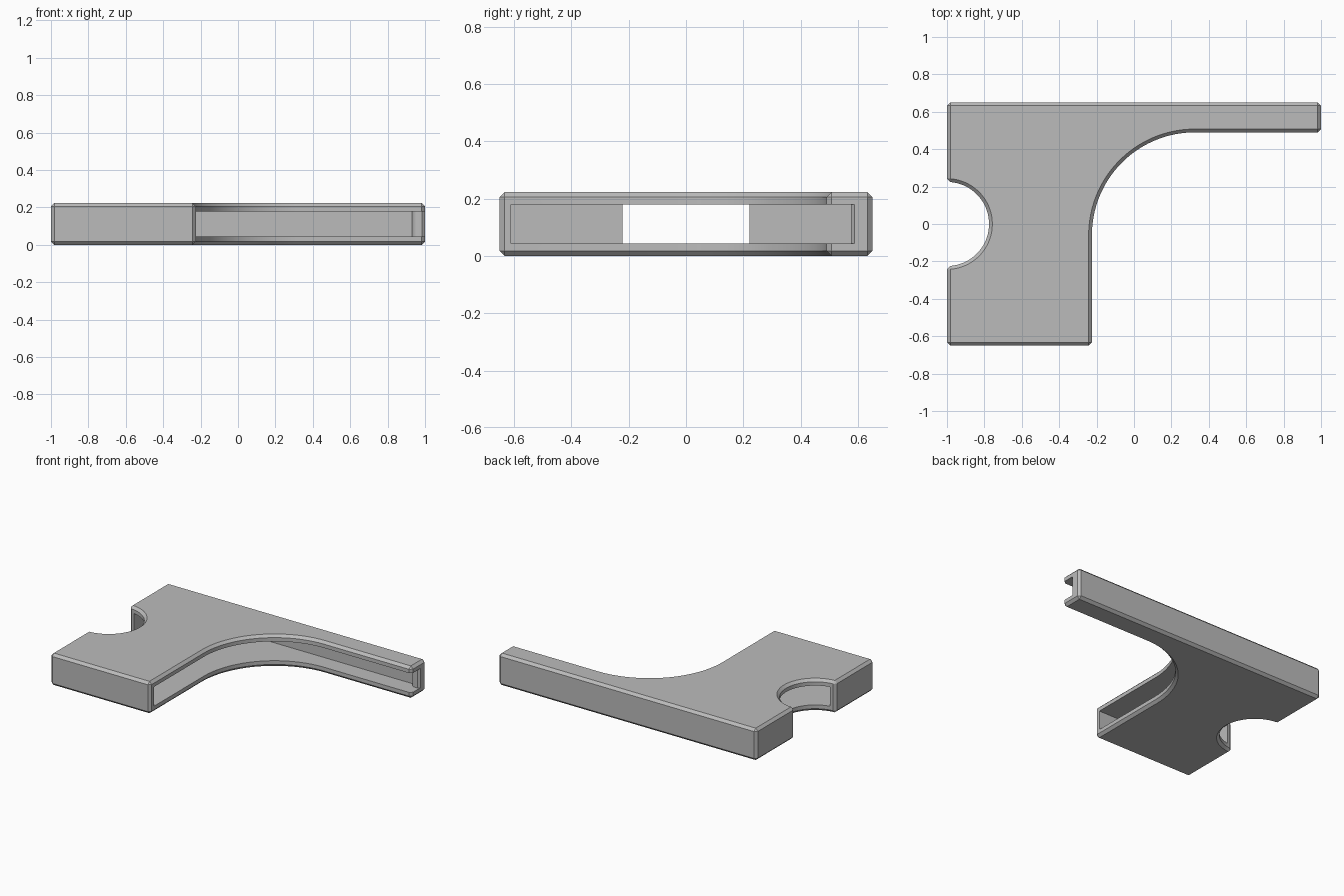
import bpy
import bmesh
from math import cos, sin, radians

if "Cube" in bpy.data.objects:
    bpy.data.objects.remove(bpy.data.objects["Cube"])

HEIGHT = 0.223
CHAMFER = 0.021
WALL = 0.04
BACK = 0.65        # half depth
NOTCH_R = 0.225

grey = bpy.data.materials.new("plain grey")
grey.use_nodes = True
colour = (0.5, 0.5, 0.5, 1)
grey.diffuse_color = colour
grey.node_tree.nodes["Principled BSDF"].inputs["Base Color"].default_value = colour


def arc(cx, cy, r, start, end, steps):
    angles = [radians(start + (end - start) * i / steps) for i in range(steps + 1)]
    return [(cx + r * cos(a), cy + r * sin(a)) for a in angles]


def prism(name, outline, z0, z1):
    """Extrude a counter-clockwise outline from z0 to z1."""
    bm = bmesh.new()
    base = bm.faces.new([bm.verts.new((x, y, z0)) for x, y in outline])
    top = bmesh.ops.extrude_face_region(bm, geom=[base], use_keep_orig=True)
    moved = [v for v in top["geom"] if isinstance(v, bmesh.types.BMVert)]
    bmesh.ops.translate(bm, verts=moved, vec=(0, 0, z1 - z0))
    bmesh.ops.recalc_face_normals(bm, faces=bm.faces)
    mesh = bpy.data.meshes.new(name)
    bm.to_mesh(mesh)
    bm.free()
    mesh.materials.append(grey)
    obj = bpy.data.objects.new(name, mesh)
    bpy.context.collection.objects.link(obj)
    return obj


# Outer body: wide block, narrow arm, large inside curve, half-round notch
outline = [(-1, -BACK), (-0.225, -BACK)]
outline += arc(0.325, -0.06, 0.55, 180, 90, 40)
outline += [(1, 0.49), (1, BACK), (-1, BACK)]
outline += arc(-1, 0, NOTCH_R, 90, -90, 40)
body = prism("hollow_case", outline, 0, HEIGHT)

# Cavity: leaves three walls, open along the curve and the arm end,
# with a rounded retaining lip on the back wall
inner = BACK - WALL
lip = 0.035
cavity_outline = [(-1 + WALL, -inner), (1.1, -inner), (1.1, 0.587), (1, 0.587),
                  (0.985, inner - lip)]
cavity_outline += arc(0.93 + lip, inner, lip, 270, 180, 8)
cavity_outline += [(-1 + WALL, inner)]
cavity = prism("cavity_cutter", cavity_outline, 0.044, HEIGHT - 0.044)
cavity.hide_render = True

# Chamfer every outside edge, then hollow the body
bevel = body.modifiers.new("chamfer", "BEVEL")
bevel.width = CHAMFER
bevel.segments = 1
bevel.limit_method = "ANGLE"
bevel.angle_limit = radians(30)
cut = body.modifiers.new("hollow", "BOOLEAN")
cut.operation = "DIFFERENCE"
cut.solver = "EXACT"
cut.object = cavity

bpy.ops.object.select_all(action="DESELECT")
body.select_set(True)
bpy.context.view_layer.objects.active = body
for modifier in ("chamfer", "hollow"):
    bpy.ops.object.modifier_apply(modifier=modifier)
bpy.data.objects.remove(cavity)
bpy.ops.object.shade_smooth_by_angle(angle=radians(25))
